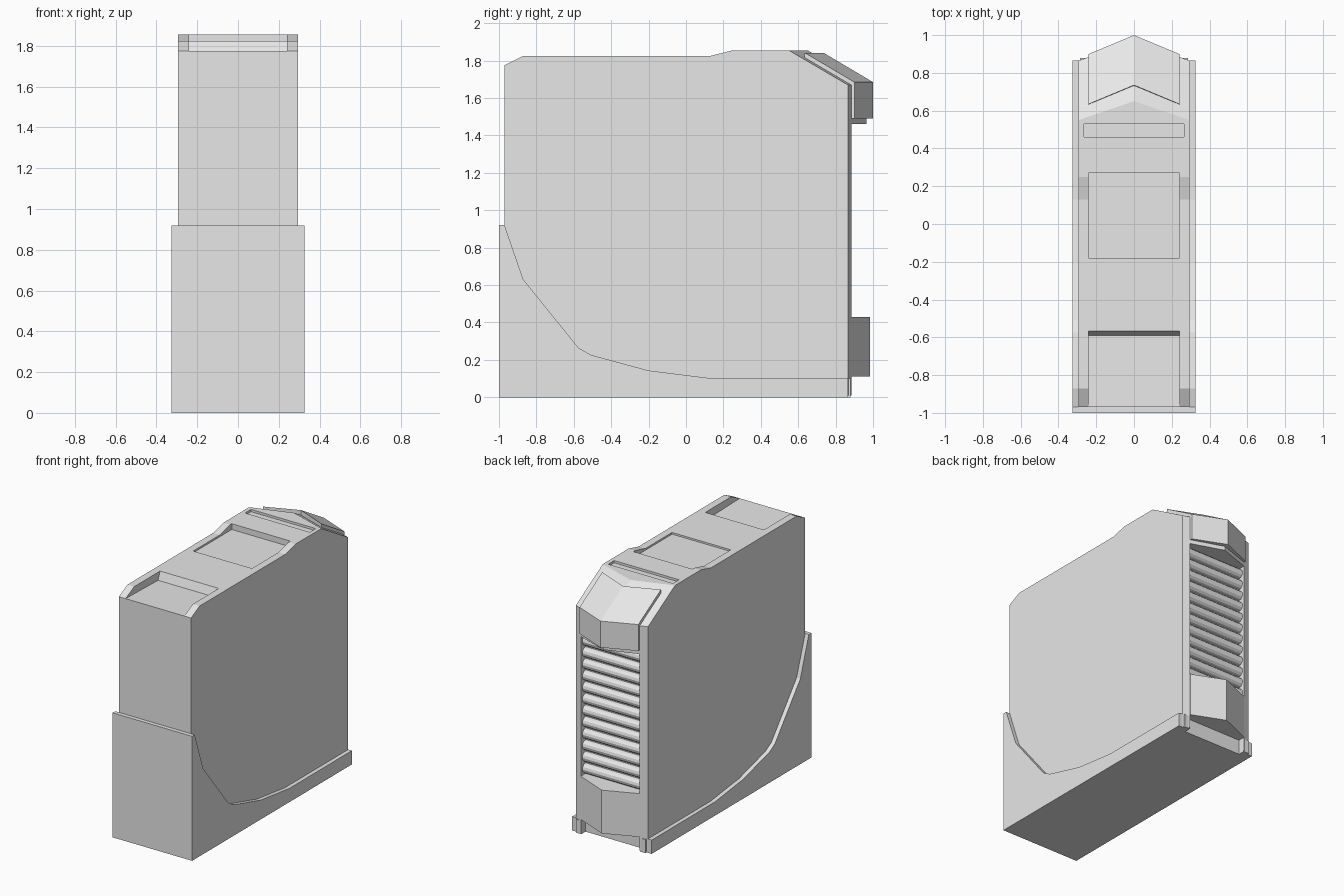
import bpy, bmesh, math

cube = bpy.data.objects.get("Cube")
if cube:
    bpy.data.objects.remove(cube, do_unlink=True)

grey = bpy.data.materials.new("light grey plastic")
grey.use_nodes = True
grey.diffuse_color = (0.8, 0.8, 0.8, 1)
grey.node_tree.nodes["Principled BSDF"].inputs["Base Color"].default_value = (0.8, 0.8, 0.8, 1)


def loft(name, half, profile, shift=0.0):
    """Side profile of (y, z, follow) points spanning the width; following points
    are pushed back by 'shift' on the centre line, giving a V-shaped rear."""
    bm = bmesh.new()
    stations = (-half, 0, half) if shift else (-half, half)
    rings = [[bm.verts.new((x, y + (shift * f if x == 0 else 0), z)) for y, z, f in profile]
             for x in stations]
    n = len(profile)
    for a, b in zip(rings, rings[1:]):
        for i in range(n):
            j = (i + 1) % n
            bm.faces.new((a[i], a[j], b[j], b[i]))
    bm.faces.new(rings[0])
    bm.faces.new(rings[-1])
    bmesh.ops.recalc_face_normals(bm, faces=bm.faces)
    mesh = bpy.data.meshes.new(name)
    bm.to_mesh(mesh)
    bm.free()
    mesh.materials.append(grey)
    obj = bpy.data.objects.new(name, mesh)
    bpy.context.collection.objects.link(obj)
    return obj


def prism(name, half, points):
    return loft(name, half, [(y, z, 0) for y, z in points])


def box(name, half, y0, y1, z0, z1):
    return prism(name, half, [(y0, z0), (y1, z0), (y1, z1), (y0, z1)])


def cut(target, cutter):
    cutter.hide_render = True
    mod = target.modifiers.new("cut", "BOOLEAN")
    mod.operation = "DIFFERENCE"
    mod.solver = "EXACT"
    mod.object = cutter
    bpy.context.view_layer.objects.active = target
    bpy.ops.object.modifier_apply(modifier=mod.name)
    bpy.data.objects.remove(cutter, do_unlink=True)


# Main case with a V-shaped back
body = loft("case_body", 0.295, [
    (-0.97, 0.01, 0), (-0.97, 1.775, 0), (-0.87, 1.825, 0), (0.13, 1.825, 0),
    (0.25, 1.855, 0), (0.55, 1.855, 1), (0.865, 1.67, 1), (0.865, 0.01, 1)], 0.1)

# Recesses: rear vent bay, front tray, middle tray, rear slot
INNER = 0.24
cut(body, box("vent_cutter", INNER, 0.83, 1.2, -0.1, 1.46))
cut(body, prism("front_tray_cutter", INNER, [
    (-1.05, 1.775), (-0.97, 1.775), (-0.59, 1.765), (-0.56, 1.845), (-0.56, 1.95), (-1.05, 1.95)]))
cut(body, box("middle_tray_cutter", INNER, -0.18, 0.27, 1.812, 1.95))
cut(body, box("slot_cutter", 0.265, 0.46, 0.53, 1.838, 1.95))

# Wrap-around base with a sweeping upper edge
prism("base_shell", 0.325, [
    (-1, 0), (-1, 0.92), (-0.97, 0.92), (-0.87, 0.63), (-0.575, 0.265), (-0.51, 0.227),
    (-0.2, 0.143), (0.13, 0.102), (0.83, 0.102), (0.83, 0)])
for side in (-1, 1):
    foot = box("base_rear_corner", 0.0425, 0.82, 0.865, 0, 0.102)
    foot.location.x = side * 0.2825
    post = box("rear_post_foot", 0.0225, 0.82, 0.88, 0, 0.1)
    post.location.x = side * 0.2625

# Raised rear cap and lower rear block, both V-shaped
loft("rear_cap", INNER, [
    (0.63, 1.75, 1), (0.635, 1.842, 1), (0.9, 1.685, 1), (0.9, 1.49, 1), (0.8, 1.49, 0)], 0.1)
loft("rear_lower_block", INNER, [
    (0.82, 0.11, 0), (0.82, 0.43, 0), (0.885, 0.43, 1), (0.885, 0.11, 1)], 0.1)

# Rounded horizontal vent slats
COUNT = 12
pitch = (1.46 - 0.43) / COUNT
for i in range(COUNT):
    z = 0.43 + pitch * (i + 0.5)
    arc = [math.pi * (k / 6 - 0.5) for k in range(7)]
    slat = prism("vent_slat", INNER, [(0.83 + 0.038 * math.cos(a), z + 0.036 * math.sin(a)) for a in arc])
